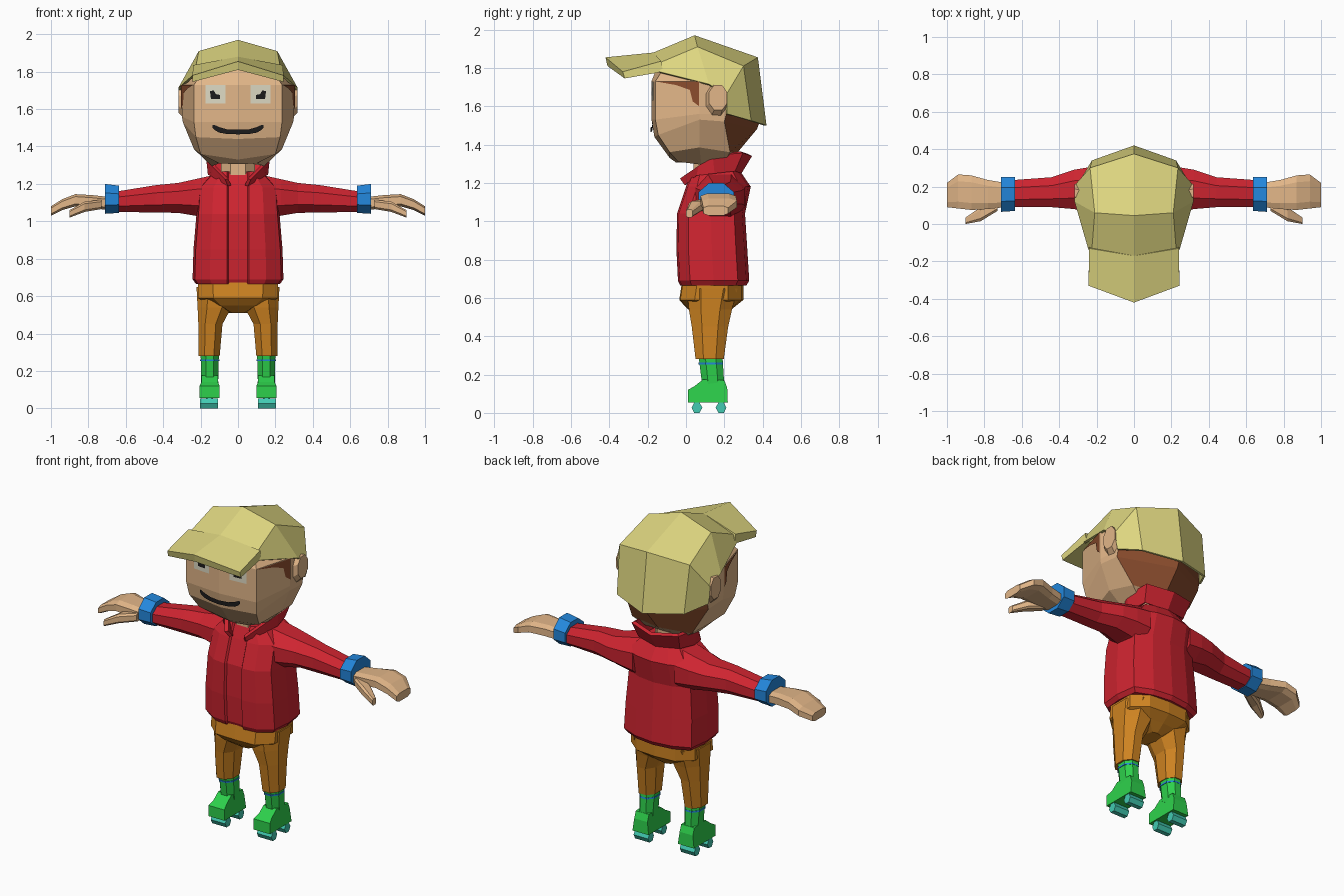
import bpy, bmesh, math
from mathutils import Vector


def material(name, r, g, b):
    m = bpy.data.materials.new(name)
    lin = [((c / 255 + 0.055) / 1.055) ** 2.4 for c in (r, g, b)]
    m.diffuse_color = (*lin, 1)
    return m


CAP = material("cap_yellow", 222, 214, 128)
SKIN = material("skin", 226, 182, 136)
HAIR = material("hair_brown", 138, 76, 45)
RED = material("jacket_red", 206, 36, 48)
BLUE = material("band_blue", 35, 135, 220)
ORANGE = material("trouser_orange", 206, 131, 33)
GREEN = material("boot_green", 45, 208, 75)
TEAL = material("wheel_teal", 66, 202, 178)
WHITE = material("eye_white", 222, 218, 196)
BLACK = material("black", 28, 27, 28)


def finish(name, bm, mats, rule=None, thick=0, offset=-1):
    """Make an object from the +x half and mirror it."""
    me = bpy.data.meshes.new(name)
    for m in mats:
        me.materials.append(m)
    if rule:
        for f in bm.faces:
            f.material_index = rule(f)
    bm.to_mesh(me)
    bm.free()
    ob = bpy.data.objects.new(name, me)
    bpy.context.collection.objects.link(ob)
    mod = ob.modifiers.new("mirror", "MIRROR")
    mod.merge_threshold = 0.0005
    if thick:
        s = ob.modifiers.new("thickness", "SOLIDIFY")
        s.thickness, s.offset = thick, offset
    return ob


def loft(name, rings, mats, closed=True, ends=(True, True), **kw):
    """Skin a row of rings with equal point counts."""
    bm = bmesh.new()
    vs = [[bm.verts.new(p) for p in r] for r in rings]
    n = len(rings[0])
    for a, b in zip(vs, vs[1:]):
        for i in range(n if closed else n - 1):
            j = (i + 1) % n
            bm.faces.new((a[i], a[j], b[j], b[i]))
    for use, r in zip(ends, (vs[0], vs[-1])):
        if use:
            bm.faces.new(r)
    bmesh.ops.recalc_face_normals(bm, faces=bm.faces)
    return finish(name, bm, mats, **kw)


def ring(axis, pos, a0, a1, b0, b1, c=0.28):
    """Box section with cut corners, across the x or z axis."""
    da, db = (a1 - a0) * c, (b1 - b0) * c
    pts = [(a0 + da, b0), (a1 - da, b0), (a1, b0 + db), (a1, b1 - db),
           (a1 - da, b1), (a0 + da, b1), (a0, b1 - db), (a0, b0 + db)]
    return [(pos, a, b) if axis == "x" else (a, b, pos) for a, b in pts]


def tube(name, axis, rows, mat, c=0.28):
    return loft(name, [ring(axis, *r, c) for r in rows], [mat])


def plate(name, pts, mat, out):
    """Thin painted face turned towards the direction out."""
    bm = bmesh.new()
    f = bm.faces.new([bm.verts.new(p) for p in pts])
    f.normal_update()
    if f.normal.dot(Vector(out)) < 0:
        f.normal_flip()
    return finish(name, bm, [mat])


# Head: half rings from face centre to back of head
head_rings = [
    [(0, -.05, 1.305), (.1, -.04, 1.31), (.14, .08, 1.295), (.13, .2, 1.31), (0, .22, 1.32)],
    [(0, -.085, 1.33), (.2, -.085, 1.36), (.235, .07, 1.385), (.2, .23, 1.36), (0, .27, 1.36)],
    [(0, -.165, 1.44), (.225, -.145, 1.45), (.295, .07, 1.53), (.29, .2, 1.52), (0, .37, 1.48)],
    [(0, -.18, 1.53), (.235, -.16, 1.53), (.3, .07, 1.56), (.29, .21, 1.56), (0, .385, 1.52)],
    [(0, -.18, 1.73), (.235, -.16, 1.73), (.3, .07, 1.73), (.28, .21, 1.68), (0, .36, 1.7)],
    [(0, -.14, 1.83), (.19, -.115, 1.8), (.19, .07, 1.84), (.19, .2, 1.8), (0, .3, 1.8)],
]


def head_colour(f):
    c = f.calc_center_median()
    return 1 if c.y > .21 and c.z > 1.37 else 0


loft("head", head_rings, [SKIN, HAIR], closed=False, rule=head_colour)
tube("neck", "z", [(1.17, -.09, .09, .04, .22), (1.34, -.09, .09, .04, .22)], SKIN)
tube("ear", "x", [(.27, .09, .21, 1.53, 1.71), (.318, .12, .215, 1.58, 1.71)], SKIN)


# Face details follow the slightly folded front of the head
def on_face(x, z, lift):
    return (x, -.18 + .02 * x / .235 - lift, z)


FRONT = (0, -1, 0)
plate("eye", [on_face(x, z, .004) for x, z in
              ((.068, 1.63), (.175, 1.63), (.175, 1.73), (.068, 1.73))], WHITE, FRONT)
plate("pupil", [on_face(x, z, .007) for x, z in
                ((.095, 1.655), (.145, 1.655), (.15, 1.695), (.13, 1.7), (.118, 1.68), (.095, 1.675))],
      BLACK, FRONT)
mouth = [(0, 1.465, 1.49), (.06, 1.467, 1.492), (.1, 1.474, 1.503), (.125, 1.488, 1.515), (.135, 1.5, 1.515)]
plate("mouth", [on_face(x, a, .004) for x, a, b in mouth] +
      [on_face(x, b, .004) for x, a, b in reversed(mouth)], BLACK, FRONT)
plate("sideburn", [(.2395 + (y + .16) * .2826, y, z) for y, z in
                   ((-.15, 1.728), (-.05, 1.71), (.02, 1.685), (.035, 1.625), (.068, 1.6), (.068, 1.728))],
      HAIR, (1, 0, 0))

# Cap: strips from the centre line to the lower edge
cap = [
    [(0, -.17, 1.88), (0, .045, 1.97), (0, .375, 1.855), (0, .42, 1.5)],
    [(.225, -.13, 1.83), (.21, .06, 1.91), (.235, .3, 1.81), (.225, .34, 1.525)],
    [(.243, -.14, 1.78), (.318, .12, 1.715), (.315, .21, 1.66), (.3, .215, 1.56)],
]
loft("cap", cap, [CAP], closed=False, ends=(False, False), thick=.012)
brim = [
    [(0, -.17, 1.88), (0, -.42, 1.855), (0, -.41, 1.81), (0, -.14, 1.82)],
    [(.24, -.13, 1.835), (.243, -.33, 1.78), (.243, -.32, 1.745), (.24, -.12, 1.78)],
]
loft("cap_brim", brim, [CAP], ends=(False, True))


# Jacket body with a sunken front strip
def jacket_ring(z, w, yf, yb):
    d = yb - yf
    return [(0, yf + .012, z), (.05, yf + .012, z), (.058, yf, z), (w * .62, yf + .01, z),
            (w * .95, yf + d * .17, z), (w, yf + d * .5, z), (w * .93, yb - d * .16, z),
            (w * .5, yb - .015, z), (0, yb, z)]


loft("jacket", [jacket_ring(*r) for r in (
    (.665, .225, -.03, .315), (.69, .243, -.042, .33), (.85, .238, -.05, .32),
    (1.04, .222, -.047, .308), (1.18, .212, .0, .338), (1.265, .13, .035, .28))], [RED], closed=False)
tube("sleeve", "x", [
    (.14, .04, .31, 1.01, 1.245), (.23, .055, .305, 1.03, 1.225), (.32, .08, .29, 1.045, 1.205),
    (.44, .09, .25, 1.047, 1.193), (.645, .09, .235, 1.05, 1.16)], RED)
collar = [
    [(.045, -.0, 1.19), (.13, .06, 1.24), (.15, .15, 1.25), (.13, .25, 1.265), (0, .28, 1.255)],
    [(.06, -.025, 1.225), (.125, .07, 1.29), (.16, .14, 1.345), (.15, .29, 1.36), (0, .335, 1.345)],
]
loft("collar", collar, [RED], closed=False, ends=(False, False), thick=.022, offset=0)

# Wristbands and hands
tube("wristband", "x", [(.635, .07, .25, 1.045, 1.19), (.712, .065, .25, 1.04, 1.2)], BLUE, .3)
tube("hand", "x", [
    (.69, .09, .22, 1.06, 1.13), (.78, .08, .235, 1.07, 1.14), (.87, .075, .26, 1.08, 1.145),
    (.94, .083, .265, 1.06, 1.118), (1.0, .09, .22, 1.03, 1.08)], SKIN, .2)
tube("thumb", "x", [
    (.73, .07, .13, 1.065, 1.115), (.82, .015, .09, 1.05, 1.105), (.9, .0, .035, 1.02, 1.06)], SKIN, .2)

# Trousers: hips and legs
hips = []
for z, w, yf, yb in ((.69, .215, -.02, .3), (.59, .213, -.035, .3), (.55, .15, .0, .25), (.51, .05, .05, .2)):
    hips.append([(0, yf, z), (w * .62, yf + .005, z), (w, yf + .08, z),
                 (w, yb - .08, z), (w * .6, yb - .01, z), (0, yb, z)])
loft("hips", hips, [ORANGE], closed=False)
tube("leg", "z", [
    (.65, .0, .222, .005, .27), (.54, .035, .216, .015, .24),
    (.45, .083, .212, .03, .22), (.28, .098, .21, .05, .197)], ORANGE)

# Socks with a blue stripe
tube("sock", "z", [(.3, .102, .2, .065, .19), (.14, .106, .196, .085, .2)], GREEN)
tube("sock_stripe", "z", [(.262, .1, .202, .065, .193), (.253, .1, .202, .066, .194)], BLUE)

# Boots: side profile, narrower along the top
boot = [(.01, .055), (.01, .12), (.045, .14), (.09, .175), (.2, .17), (.215, .13), (.218, .055)]
loft("boot", [[(.152 + s * (.054 if z < .13 else .044), y, z) for y, z in boot] for s in (-1, 1)], [GREEN])

# Skate wheels: six-sided rollers
for part, y0 in (("front_wheel", .057), ("rear_wheel", .183)):
    section = [(y0 + .028 * math.cos(k * math.pi / 3), .027 + .031 * math.sin(k * math.pi / 3)) for k in range(6)]
    loft(part, [[(x, y, z) for y, z in section] for x in (.106, .203)], [TEAL])
    tube(part + "_mount", "z", [(.03, .135, .17, y0 - .012, y0 + .012),
                                (.06, .135, .17, y0 - .012, y0 + .012)], TEAL)
